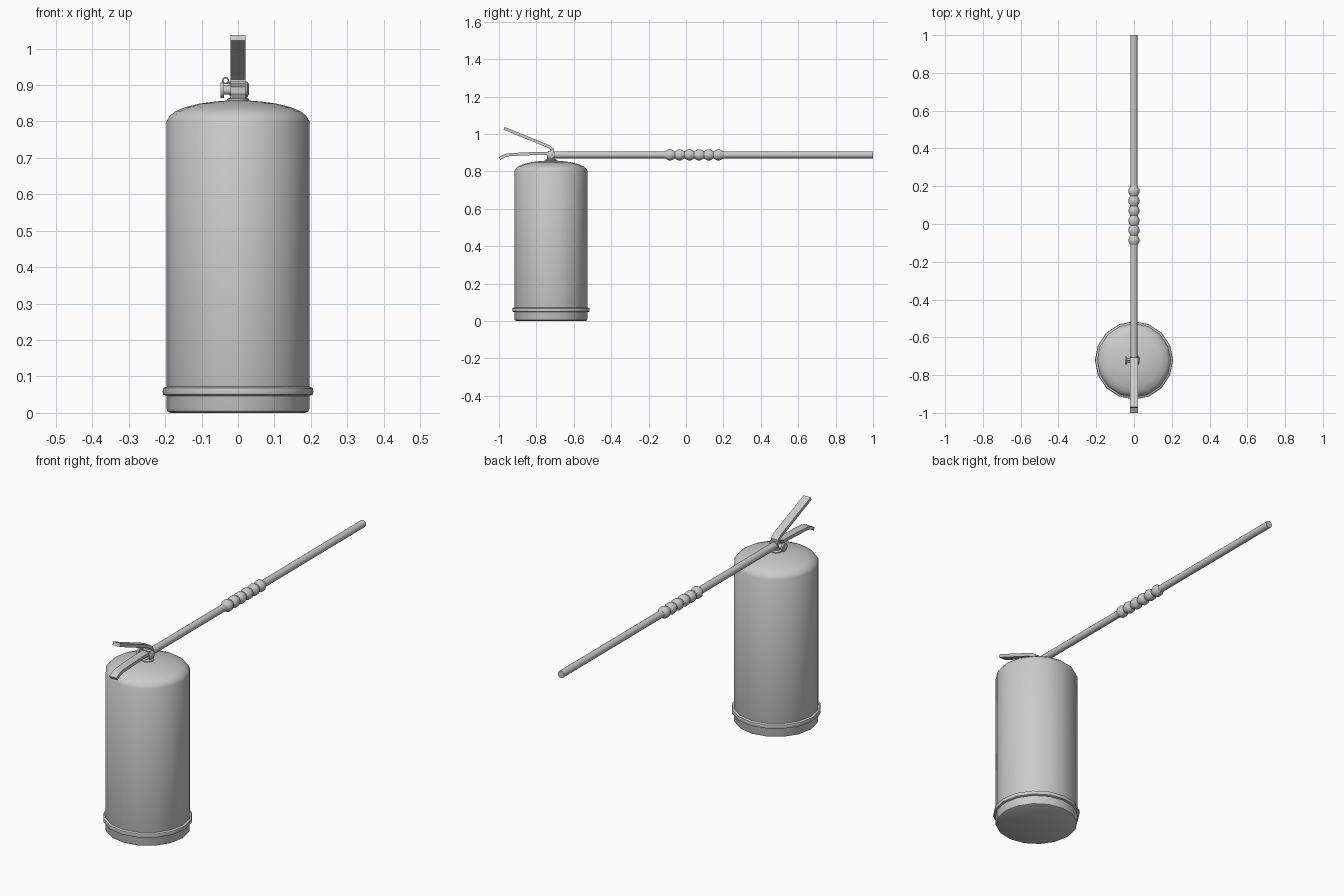
import bpy, bmesh, math
from mathutils import Vector, Matrix

if "Cube" in bpy.data.objects:
    bpy.data.objects.remove(bpy.data.objects["Cube"])

grey = bpy.data.materials.new("grey")
grey.diffuse_color = (0.6, 0.6, 0.6, 1)
grey.use_nodes = True
grey.node_tree.nodes["Principled BSDF"].inputs["Base Color"].default_value = grey.diffuse_color
CY = -0.722  # tank axis


def finish(name, bm, smooth=True, angle=40):
    bmesh.ops.recalc_face_normals(bm, faces=bm.faces)
    me = bpy.data.meshes.new(name)
    bm.to_mesh(me)
    bm.free()
    me.materials.append(grey)
    ob = bpy.data.objects.new(name, me)
    bpy.context.collection.objects.link(ob)
    if smooth:
        bpy.ops.object.select_all(action='DESELECT')
        ob.select_set(True)
        bpy.context.view_layer.objects.active = ob
        bpy.ops.object.shade_smooth_by_angle(angle=math.radians(angle))
    return ob


def lathe(name, profile, sides, origin, axis='Z', angle=40):
    """Revolve (radius, distance) pairs around an axis and cap both ends."""
    turn = {'Z': Matrix(), 'Y': Matrix.Rotation(-math.pi / 2, 4, 'X'),
            'X': Matrix.Rotation(math.pi / 2, 4, 'Y')}[axis]
    m = Matrix.Translation(origin) @ turn
    bm = bmesh.new()
    rings = []
    for r, d in profile:
        rings.append([bm.verts.new(m @ Vector((r * math.cos(2 * math.pi * i / sides),
                                               r * math.sin(2 * math.pi * i / sides), d)))
                      for i in range(sides)])
    for a, b in zip(rings, rings[1:]):
        for i in range(sides):
            j = (i + 1) % sides
            bm.faces.new((a[i], a[j], b[j], b[i]))
    bm.faces.new(rings[0])
    bm.faces.new(rings[-1])
    return finish(name, bm, angle=angle)


def strap(name, path, thick, half_width):
    """Flat bar following a (y, z) path, with thickness in the side plane."""
    bm = bmesh.new()
    pts = [Vector(p) for p in path]
    rows = []
    for i, p in enumerate(pts):
        t = (pts[min(i + 1, len(pts) - 1)] - pts[max(i - 1, 0)]).normalized()
        n = Vector((-t.y, t.x)) * thick / 2
        rows.append([bm.verts.new((x, q.x, q.y)) for x, q in (
            (-half_width, p + n), (half_width, p + n), (half_width, p - n), (-half_width, p - n))])
    for a, b in zip(rows, rows[1:]):
        for i in range(4):
            j = (i + 1) % 4
            bm.faces.new((a[i], a[j], b[j], b[i]))
    bm.faces.new(rows[0])
    bm.faces.new(rows[-1])
    return finish(name, bm, smooth=False)


# Tank with domed top and rounded foot
lathe("tank", [(0.185, 0), (0.193, 0.004), (0.196, 0.012), (0.196, 0.80), (0.188, 0.815),
               (0.172, 0.828), (0.145, 0.839), (0.105, 0.849), (0.06, 0.855), (0.02, 0.858)],
      16, (0, CY, 0))
# Band near the foot
lathe("base_band", [(0.194, 0.046), (0.205, 0.050), (0.207, 0.058), (0.205, 0.068), (0.194, 0.073)],
      16, (0, CY, 0))

# Neck and valve block
lathe("neck", [(0.03, 0.853), (0.03, 0.862), (0.02, 0.866), (0.02, 0.895)], 12, (0, CY, 0))
bm = bmesh.new()
bmesh.ops.create_cube(bm, size=1, matrix=Matrix.Translation((0, CY, 0.892))
                      @ Matrix.Diagonal((0.04, 0.034, 0.036, 1)))
finish("valve_block", bm, smooth=False)

# Side knob, opposite cap and pull ring
lathe("side_knob", [(0.012, -0.02), (0.012, -0.038), (0.021, -0.039), (0.021, -0.048)],
      12, (0, CY, 0.886), 'X')
lathe("side_cap", [(0.022, 0.018), (0.022, 0.025), (0.014, 0.03)], 12, (0, CY, 0.888), 'X')
bpy.ops.mesh.primitive_torus_add(major_segments=14, minor_segments=6, major_radius=0.008,
                                 minor_radius=0.002, location=(-0.034, CY, 0.912),
                                 rotation=(math.pi / 2, 0, 0))
ring = bpy.context.object
ring.name = "pull_ring"
ring.data.materials.append(grey)
bpy.ops.object.shade_smooth_by_angle()
lathe("safety_pin", [(0.003, -0.03), (0.003, 0.026)], 8, (0, CY, 0.907), 'X')

# Squeeze levers
strap("upper_lever", [(-0.716, 0.89), (-0.714, 0.918), (-0.735, 0.933), (-0.972, 1.030)],
      0.016, 0.02)
strap("lower_lever", [(-0.712, 0.897), (-0.80, 0.896), (-0.945, 0.889), (-0.968, 0.884),
                      (-0.997, 0.868)], 0.016, 0.02)

# Hose
HZ = 0.888
lathe("hose", [(0.018, -0.705), (0.018, 1.0)], 12, (0, 0, HZ), 'Y')
# Ribbed grip: six ridges along the hose
profile = [(0.018, -0.112)]
for k in range(6):
    c = -0.086 + k * 0.052
    profile += [(0.029, c - 0.008), (0.029, c + 0.008), (0.019, c + 0.026)]
lathe("hose_grip", profile, 12, (0, 0, HZ), 'Y')
